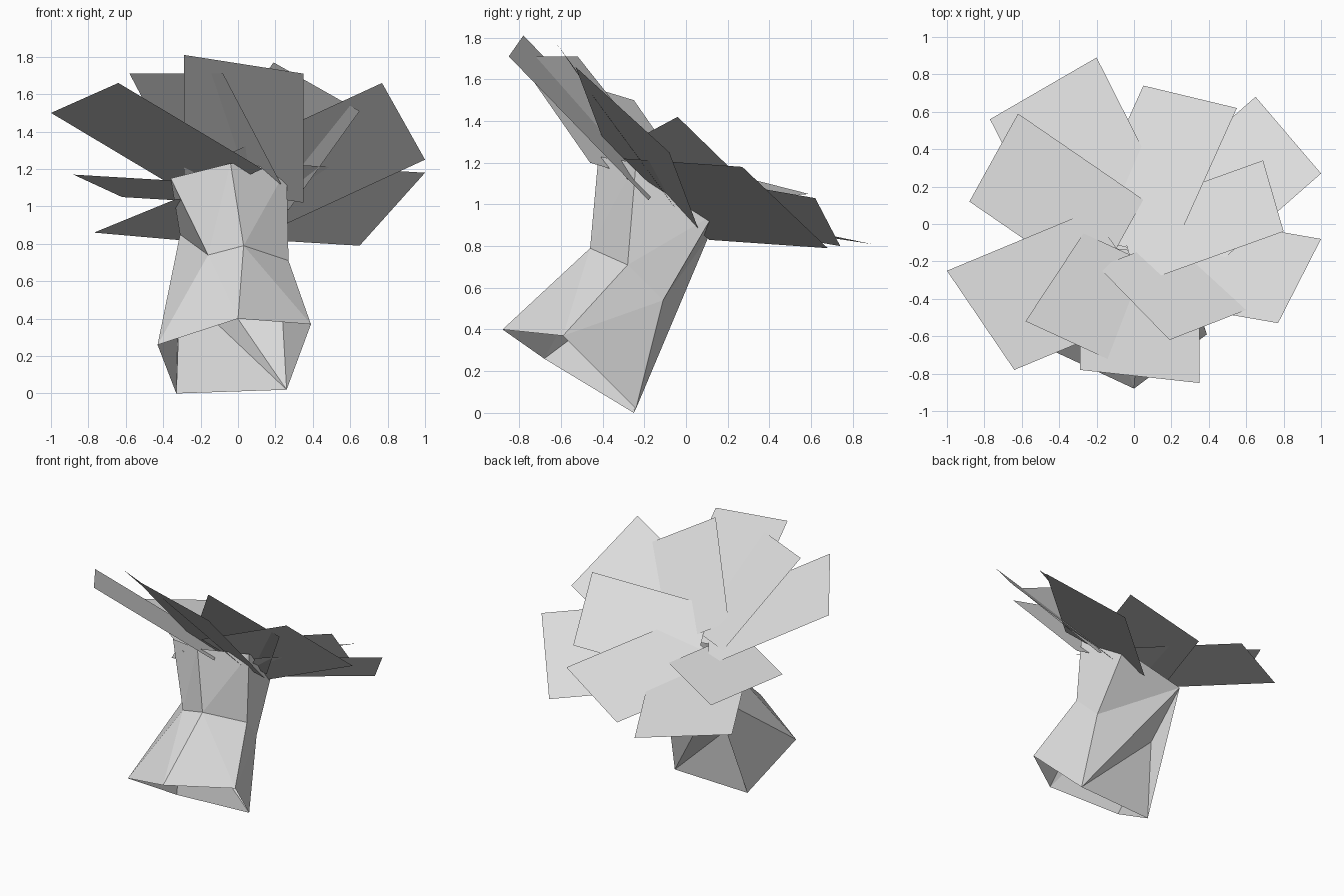
import bpy
import bmesh
from mathutils import Vector

# Remove the default cube only
default_cube = bpy.data.objects.get("Cube")
if default_cube:
    bpy.data.objects.remove(default_cube, do_unlink=True)

# One pale grey for the whole plant
pale_grey = bpy.data.materials.new("pale_grey")
pale_grey.use_nodes = True
grey = (0.73, 0.73, 0.73, 1)
pale_grey.diffuse_color = grey
pale_grey.node_tree.nodes["Principled BSDF"].inputs["Base Color"].default_value = grey


def finish_object(name, mesh_data):
    """Turn a bmesh into a flat shaded object with the shared material."""
    mesh = bpy.data.meshes.new(name)
    mesh_data.to_mesh(mesh)
    mesh_data.free()
    mesh.materials.append(pale_grey)
    new_object = bpy.data.objects.new(name, mesh)
    bpy.context.scene.collection.objects.link(new_object)
    return new_object


def add_petal(name, outer_first, outer_second, inward):
    """Flat four-sided petal: its outer edge swept toward the flower heart."""
    petal_data = bmesh.new()
    outer = [petal_data.verts.new(point) for point in (outer_first, outer_second)]
    edge = petal_data.edges.new(outer)
    swept = bmesh.ops.extrude_edge_only(petal_data, edges=[edge])["geom"]
    inner = [item for item in swept if isinstance(item, bmesh.types.BMVert)]
    bmesh.ops.translate(petal_data, verts=inner, vec=Vector(inward))
    return finish_object(name, petal_data)


# Open, leaning five-sided stem; ring order: front, right, back right, back left, left
stem_rings = (
    ((0, -.88, .4), (.39, -.59, .37), (.26, -.24, .02), (-.33, -.25, 0), (-.43, -.68, .26)),
    ((.03, -.46, .79), (.27, -.28, .71), (.23, -.11, .54), (-.31, -.19, .56), (-.16, -.42, .74)),
    ((-.04, -.42, 1.23), (.26, -.24, 1.2), (.2, .13, .95), (-.31, .11, .85), (-.36, -.25, 1.15)),
)
# Direction of the fold across each side, for the lower and upper bands
band_folds = (
    (False, True, True, False, False),
    (True, True, True, False, True),
)

stem_data = bmesh.new()
rings = [[stem_data.verts.new(point) for point in ring] for ring in stem_rings]
for low, high, folds in zip(rings, rings[1:], band_folds):
    for side, rising in enumerate(folds):
        following = (side + 1) % len(low)
        a, b = low[side], low[following]
        c, d = high[following], high[side]
        triangles = ((a, b, c), (a, c, d)) if rising else ((a, b, d), (b, c, d))
        for triangle in triangles:
            stem_data.faces.new(triangle)

# Long creases at the back run straight from the foot to the rim
foot, waist, rim = rings
bmesh.ops.recalc_face_normals(stem_data, faces=stem_data.faces)
for start, end in ((waist[2], waist[3]), (waist[3], waist[4]), (waist[3], foot[4])):
    bmesh.utils.edge_rotate(stem_data.edges.get((start, end)), True)
finish_object("stem", stem_data)

# Overlapping petals: two outer corners, then the sweep inward
add_petal("front_petal", (-.29, -.78, 1.81), (.35, -.85, 1.71), (0, .67, -.69))
add_petal("front_left_petal", (-.58, -.52, 1.71), (-.08, -.75, 1.71), (.31, .47, -.59))
add_petal("front_right_petal", (.19, -.62, 1.77), (.65, -.44, 1.51), (-.38, .39, -.53))
add_petal("left_petal", (-1, -.25, 1.5), (-.64, -.78, 1.66), (.77, .32, -.46))
add_petal("right_petal", (.77, -.53, 1.66), (1, -.08, 1.25), (-.8, .14, -.37))
add_petal("inner_right_petal", (.8, -.04, 1.42), (.69, .34, 1.05), (-.78, -.28, -.15))
add_petal("back_right_petal", (1, .27, 1.18), (.65, .68, .79), (-.65, -.57, .04))
add_petal("back_petal", (.55, .62, 1.03), (.05, .74, .8), (-.36, -.8, .14))
add_petal("back_left_petal", (-.2, .89, .81), (-.77, .56, .86), (.44, -.87, .18))
add_petal("inner_left_petal", (-.62, .59, 1.05), (-.88, .12, 1.17), (.67, -.46, -.04))
